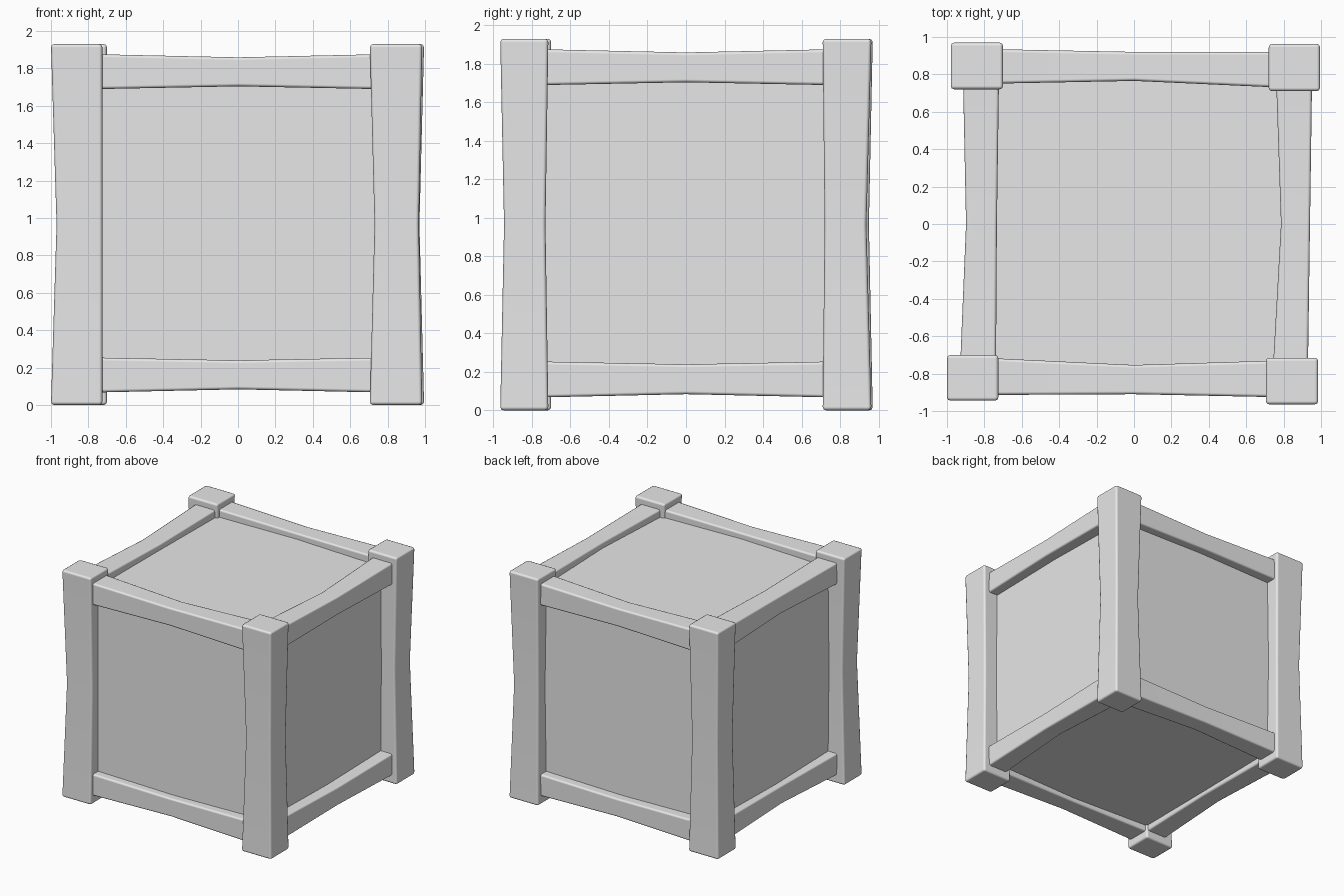
import bpy
import bmesh
from mathutils import Vector

cube = bpy.data.objects.get("Cube")
if cube:
    bpy.data.objects.remove(cube, do_unlink=True)

grey = bpy.data.materials.new("plain_grey")
grey.use_nodes = True
grey.diffuse_color = (0.8, 0.8, 0.8, 1)
grey.node_tree.nodes["Principled BSDF"].inputs["Base Color"].default_value = (0.8, 0.8, 0.8, 1)


def member(name, axis, stations, sections, bevel):
    """Loft rectangles (u0, u1, v0, v1) along an axis; u and v are the other two axes in order."""
    u, v = [i for i in range(3) if i != axis]
    bm = bmesh.new()
    rings = []
    for t, (u0, u1, v0, v1) in zip(stations, sections):
        ring = []
        for a, b in ((u0, v0), (u1, v0), (u1, v1), (u0, v1)):
            p = Vector()
            p[axis], p[u], p[v] = t, a, b
            ring.append(bm.verts.new(p))
        rings.append(ring)
    for low, high in zip(rings, rings[1:]):
        for i in range(4):
            j = (i + 1) % 4
            bm.faces.new((low[i], low[j], high[j], high[i]))
    bm.faces.new(rings[0])
    bm.faces.new(rings[-1])
    bmesh.ops.recalc_face_normals(bm, faces=bm.faces)
    mesh = bpy.data.meshes.new(name)
    bm.to_mesh(mesh)
    bm.free()
    mesh.materials.append(grey)
    obj = bpy.data.objects.new(name, mesh)
    bpy.context.collection.objects.link(obj)
    mesh.shade_smooth()
    if bevel:
        mod = obj.modifiers.new("soft_edges", "BEVEL")
        mod.width = bevel
        mod.segments = 2
        mod.limit_method = "ANGLE"
        mod.harden_normals = True
    return obj


# Inner box behind the frame
side = (-0.845, 0.845, 0.12, 1.81)
box = member("inner_box", 1, (-0.845, 0.845), (side, side), 0)
box.data.shade_flat()

# Corner posts, slightly pinched halfway up: (end section, middle section)
posts = {
    "front_right_post": ((-1.0, -0.725, -0.945, -0.70), (-0.97, -0.725, -0.925, -0.715)),
    "front_left_post": ((0.705, 0.985, -0.965, -0.715), (0.73, 0.967, -0.945, -0.73)),
    "back_left_post": ((0.72, 0.995, 0.71, 0.963), (0.735, 0.97, 0.72, 0.937)),
    "back_right_post": ((-0.98, -0.70, 0.72, 0.97), (-0.96, -0.715, 0.735, 0.95)),
}
for name, (end, middle) in posts.items():
    member(name, 2, (0, 0.965, 1.93), (end, middle, end), 0.018)

# Rails, each slightly crooked in plan: (axis, spans across at start, middle, end)
rails = {
    "front": (0, ((-0.914, -0.717), (-0.91, -0.754), (-0.926, -0.73))),
    "back": (0, ((0.75, 0.935), (0.765, 0.92), (0.73, 0.92))),
    "right": (1, ((-0.93, -0.738), (-0.898, -0.733), (-0.914, -0.722))),
    "left": (1, ((0.743, 0.93), (0.786, 0.941), (0.76, 0.952))),
}
ends, waist = (0.067, 0.254), (0.084, 0.239)
for name, (axis, spans) in rails.items():
    for level in ("bottom", "top"):
        sections = []
        for span, (z0, z1) in zip(spans, (ends, waist, ends)):
            if level == "top":
                z0, z1 = 1.943 - z1, 1.943 - z0
            sections.append((min(span), max(span), z0, z1))
        member(f"{level}_{name}_rail", axis, (-0.77, 0, 0.77), sections, 0.016)
